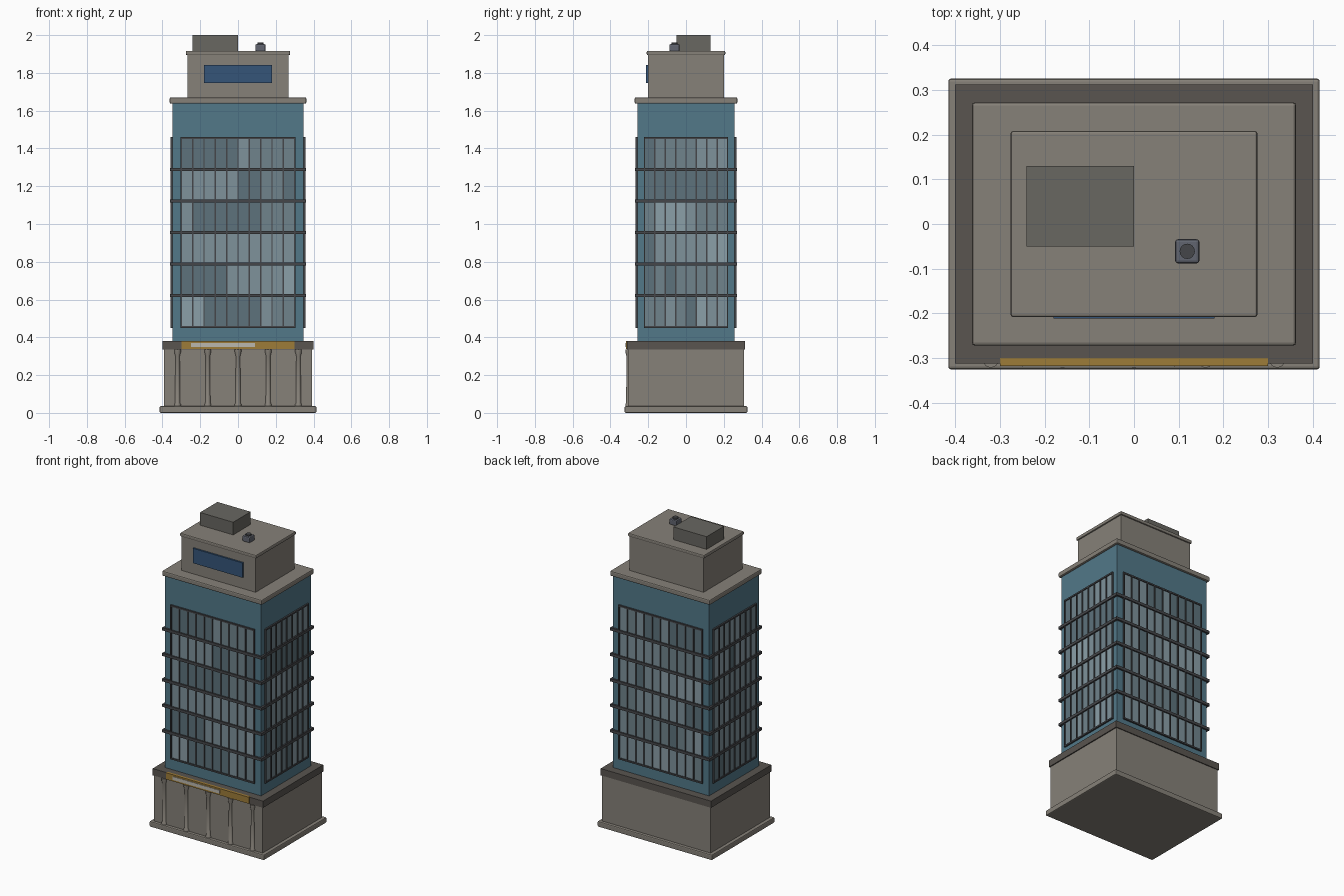
import bpy, bmesh, math, random
from mathutils import Matrix, Vector

if "Cube" in bpy.data.objects:
    bpy.data.objects.remove(bpy.data.objects["Cube"])

random.seed(4)


def mat(name, r, g, b):
    m = bpy.data.materials.new(name)
    m.diffuse_color = (r, g, b, 1)
    m.use_nodes = True
    m.node_tree.nodes["Principled BSDF"].inputs["Base Color"].default_value = m.diffuse_color
    return m


STONE = mat("stone", .24, .22, .19)
TRIM = mat("trim", .10, .09, .08)
ROOF = mat("roof_grey", .14, .135, .12)
TEAL = mat("teal_wall", .085, .19, .25)
DARK = mat("dark_metal", .06, .062, .068)
UNIT = mat("unit_metal", .12, .13, .16)
NAVY = mat("navy_glass", .035, .09, .19)
GOLD = mat("gold", .34, .20, .04)
PALE = mat("pale", .5, .48, .43)
GLASS = [mat("glass_%d" % i, .11 + .05 * i, .17 + .06 * i, .20 + .065 * i) for i in range(4)]


def finish(name, bm, mats):
    me = bpy.data.meshes.new(name)
    bm.to_mesh(me)
    bm.free()
    for m in mats:
        me.materials.append(m)
    ob = bpy.data.objects.new(name, me)
    bpy.context.collection.objects.link(ob)
    return ob


def add_box(bm, lo, hi, xf=Matrix(), index=0):
    lo, hi = Vector(lo), Vector(hi)
    m = xf @ Matrix.Translation((lo + hi) / 2) @ Matrix.Diagonal((*(hi - lo), 1))
    new = bmesh.ops.create_cube(bm, size=1, matrix=m)["verts"]
    for f in {f for v in new for f in v.link_faces}:
        f.material_index = index


def box(name, lo, hi, m, bevel=0):
    bm = bmesh.new()
    add_box(bm, lo, hi)
    if bevel:
        bmesh.ops.bevel(bm, geom=bm.edges[:], offset=bevel, segments=2, profile=.5, affect='EDGES')
    return finish(name, bm, [m])


def slab(name, x, y, z0, z1, m, bevel=0):
    return box(name, (-x, -y, z0), (x, y, z1), m, bevel)


def lathe(name, profile, center, m, sides=16):
    bm = bmesh.new()
    rings = []
    for r, z in profile:
        rings.append([bm.verts.new((center[0] + r * math.cos(2 * math.pi * i / sides),
                                    center[1] + r * math.sin(2 * math.pi * i / sides), z))
                      for i in range(sides)])
    for a, b in zip(rings, rings[1:]):
        for i in range(sides):
            j = (i + 1) % sides
            bm.faces.new((a[i], a[j], b[j], b[i]))
    bm.faces.new(rings[0][::-1])
    bm.faces.new(rings[-1])
    for f in bm.faces:
        f.smooth = abs(f.normal.z) < .9 and len(f.verts) == 4
    return finish(name, bm, [m])


# stacked masses
slab("plinth", .415, .325, 0, .036, STONE, .006)
slab("podium", .393, .306, .03, .336, STONE)
slab("podium_band", .40, .312, .336, .38, TRIM)
slab("tower", .348, .258, .38, 1.645, TEAL)
slab("tower_cornice", .362, .272, 1.637, 1.67, STONE, .007)
slab("penthouse", .268, .20, 1.665, 1.9, STONE)
slab("penthouse_cap", .276, .208, 1.894, 1.917, STONE, .006)

# podium front: columns and sign
for i in range(5):
    lathe("column_%d" % i, [(.018, .034), (.018, .046), (.014, .052), (.012, .30),
                            (.018, .322), (.018, .336)], (-.32 + .16 * i, -.303), STONE)
box("sign_band", (-.30, -.317, .338), (.30, -.30, .381), GOLD)
box("sign_panel", (-.25, -.320, .349), (.09, -.31, .371), PALE)

# penthouse window and roof equipment
box("penthouse_window", (-.18, -.211, 1.746), (.18, -.195, 1.843), NAVY)
box("roof_box", (-.24, -.05, 1.91), (0, .13, 2.0), ROOF)
box("vent_unit", (.092, -.088, 1.915), (.146, -.034, 1.952), UNIT, .006)
lathe("vent_fan", [(.017, 1.945), (.017, 1.961)], (.119, -.061), DARK)

# curtain walls: panes and frames on all four sides
Z0, Z1, FLOORS = .455, 1.455, 6
STEP = (Z1 - Z0) / FLOORS


def curtain_wall(name, angle, half, depth, cols):
    xf = Matrix.Rotation(angle, 4, 'Z')
    panes, frame = bmesh.new(), bmesh.new()
    w = 2 * half / cols
    for r in range(FLOORS):
        shade = random.randint(0, 3)
        for c in range(cols):
            if random.random() < .4:
                shade = random.randint(0, 3)
            x, z = -half + c * w, Z0 + r * STEP
            add_box(panes, (x, -depth - .004, z), (x + w, -depth + .01, z + STEP), xf, shade)
    for c in range(cols + 1):
        x = -half + c * w
        add_box(frame, (x - .0035, -depth - .01, Z0), (x + .0035, -depth + .01, Z1), xf)
    for z in (Z0, Z1):
        add_box(frame, (-half - .0035, -depth - .01, z - .005),
                (half + .0035, -depth + .01, z + .005), xf)
    finish(name + "_panes", panes, GLASS)
    finish(name + "_frame", frame, [DARK])


for side, k, half, depth, cols in (("front", 0, .30, .258, 10), ("right", 1, .22, .348, 8),
                                   ("back", 2, .30, .258, 10), ("left", 3, .22, .348, 8)):
    curtain_wall(side + "_window", k * math.pi / 2, half, depth, cols)

# floor bands wrapping the tower
for i in range(1, FLOORS):
    z = Z0 + i * STEP
    slab("floor_band_%d" % i, .361, .27, z - .009, z + .009, DARK)
